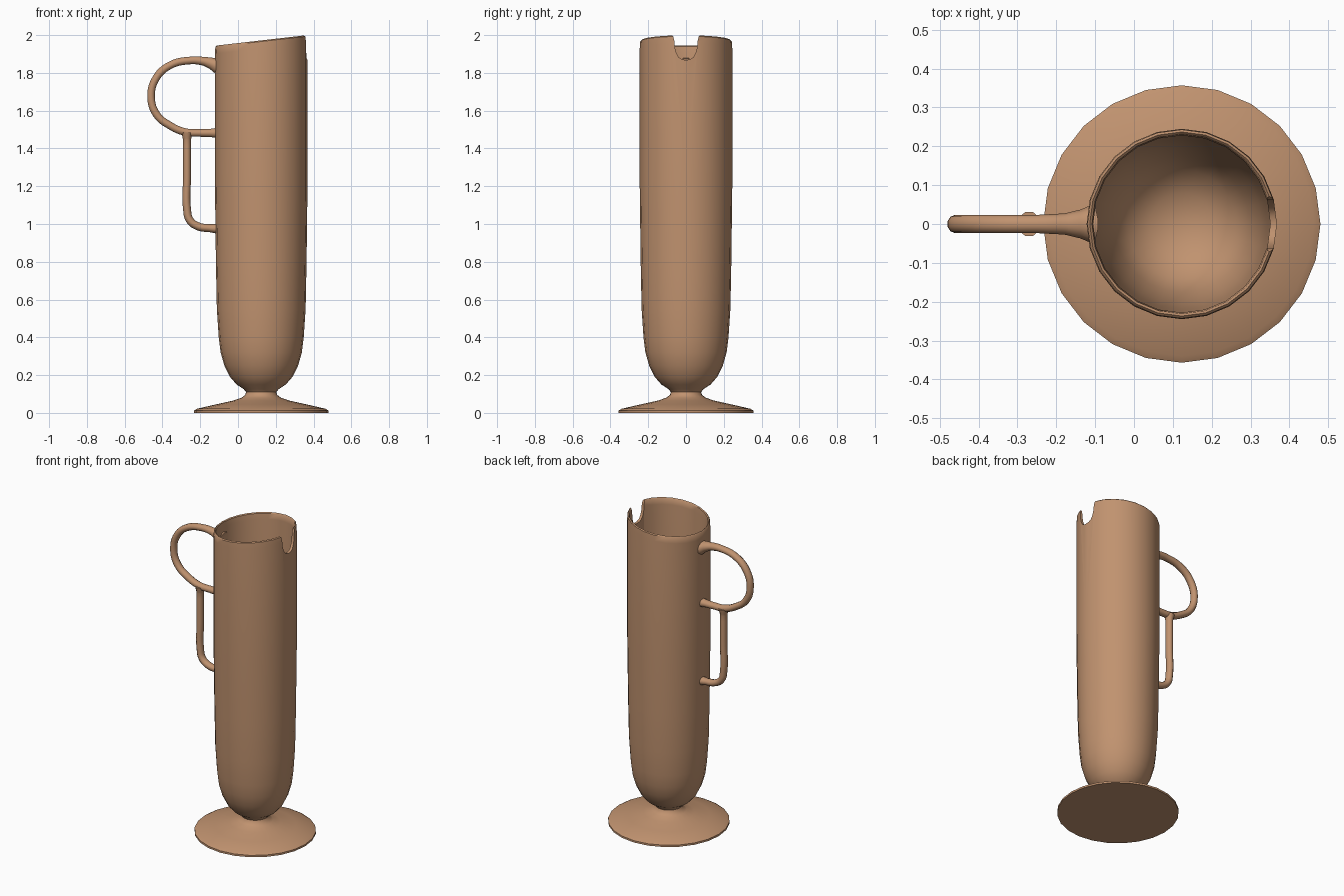
import bpy, bmesh, math
from mathutils import Vector

if "Cube" in bpy.data.objects:
    bpy.data.objects.remove(bpy.data.objects["Cube"])

CENTRE = 0.123
SIDES = 24

clay = bpy.data.materials.new("warm_clay")
clay.use_nodes = True
clay.diffuse_color = (0.53, 0.29, 0.16, 1)
clay.node_tree.nodes["Principled BSDF"].inputs["Base Color"].default_value = clay.diffuse_color


def activate(ob):
    bpy.ops.object.select_all(action="DESELECT")
    ob.select_set(True)
    bpy.context.view_layer.objects.active = ob


def mesh_object(name, bm):
    bmesh.ops.recalc_face_normals(bm, faces=bm.faces)
    mesh = bpy.data.meshes.new(name)
    bm.to_mesh(mesh)
    bm.free()
    mesh.materials.append(clay)
    ob = bpy.data.objects.new(name, mesh)
    bpy.context.collection.objects.link(ob)
    return ob


def smooth(ob, degrees=40):
    activate(ob)
    bpy.ops.object.shade_smooth_by_angle(angle=math.radians(degrees))


# Footed vessel: one closed profile (radius, height) spun round the axis
profile = [(0, 0), (0.357, 0), (0.357, 0.012), (0.34, 0.022), (0.24, 0.045), (0.15, 0.065),
           (0.105, 0.08), (0.085, 0.095), (0.08, 0.11), (0.092, 0.125), (0.13, 0.15),
           (0.165, 0.19), (0.195, 0.25), (0.215, 0.32), (0.225, 0.4), (0.235, 0.55),
           (0.24, 0.8), (0.245, 1.2), (0.245, 1.93), (0.243, 1.966), (0.237, 1.972),
           (0.231, 1.966), (0.228, 1.93), (0.228, 1.2), (0.222, 0.8), (0.217, 0.55),
           (0.205, 0.4), (0.175, 0.27), (0.14, 0.205), (0.08, 0.16), (0, 0.145)]
bm = bmesh.new()
verts = [bm.verts.new((r, 0, z)) for r, z in profile]
edges = [bm.edges.new(pair) for pair in zip(verts, verts[1:])]
bmesh.ops.spin(bm, geom=verts + edges, cent=(0, 0, 0), axis=(0, 0, 1),
               angle=math.tau, steps=SIDES, use_duplicate=False)
bmesh.ops.remove_doubles(bm, verts=bm.verts, dist=0.0005)
for v in bm.verts:
    if v.co.z > 1.9:          # tilt the rim up towards the pouring side
        v.co.z += 0.115 * v.co.x
    v.co.x += CENTRE
vessel = mesh_object("vessel", bm)

# Pouring notch: a U-shaped cutter with flared top corners
half = [(0.085, 2.05), (0.075, 2.003), (0.067, 1.992), (0.062, 1.97), (0.059, 1.935),
        (0.051, 1.905), (0.038, 1.882), (0.02, 1.871)]
outline = half + [(0, 1.868)] + [(-y, z) for y, z in reversed(half)]
bm = bmesh.new()
face = bm.faces.new([bm.verts.new((0.25, y, z)) for y, z in outline])
wall = bmesh.ops.extrude_face_region(bm, geom=[face])["geom"]
bmesh.ops.translate(bm, vec=(0.25, 0, 0),
                    verts=[g for g in wall if isinstance(g, bmesh.types.BMVert)])
cutter = mesh_object("notch_cutter", bm)
cutter.hide_render = True
cut = vessel.modifiers.new("notch", "BOOLEAN")
cut.object = cutter
cut.operation = "DIFFERENCE"
cut.solver = "EXACT"
activate(vessel)
bpy.ops.object.modifier_apply(modifier=cut.name)
bpy.data.objects.remove(cutter)
smooth(vessel)


# Handle parts: round tubes along smooth paths of (x, z, thickness)
def tube(name, path):
    curve = bpy.data.curves.new(name, "CURVE")
    curve.dimensions = "3D"
    curve.bevel_depth = 0.021
    curve.bevel_resolution = 3
    curve.resolution_u = 6
    curve.use_fill_caps = True
    spline = curve.splines.new("BEZIER")
    spline.bezier_points.add(len(path) - 1)
    for p, (x, z, thick) in zip(spline.bezier_points, path):
        p.co = Vector((x, 0, z))
        p.radius = thick
        p.handle_left_type = p.handle_right_type = "AUTO"
    curve.materials.append(clay)
    ob = bpy.data.objects.new(name, curve)
    bpy.context.collection.objects.link(ob)
    ob.scale.y = 1.12
    activate(ob)
    bpy.ops.object.convert(target="MESH")
    smooth(bpy.context.object, 50)


tube("handle_loop", [(-0.108, 1.838, 2.1), (-0.14, 1.85, 1.55), (-0.18, 1.861, 1.15),
                     (-0.25, 1.866, 1), (-0.36, 1.84, 1), (-0.435, 1.77, 1),
                     (-0.46, 1.67, 1), (-0.43, 1.578, 1), (-0.36, 1.521, 1),
                     (-0.28, 1.487, 1), (-0.2, 1.482, 1), (-0.145, 1.482, 1.1),
                     (-0.108, 1.482, 1.35)])
tube("handle_stem", [(-0.27, 1.485, 1.4), (-0.27, 1.445, 1), (-0.27, 1.25, 1),
                     (-0.27, 1.08, 1), (-0.255, 1.02, 1), (-0.21, 0.987, 1),
                     (-0.15, 0.978, 1), (-0.108, 0.975, 1.25)])
